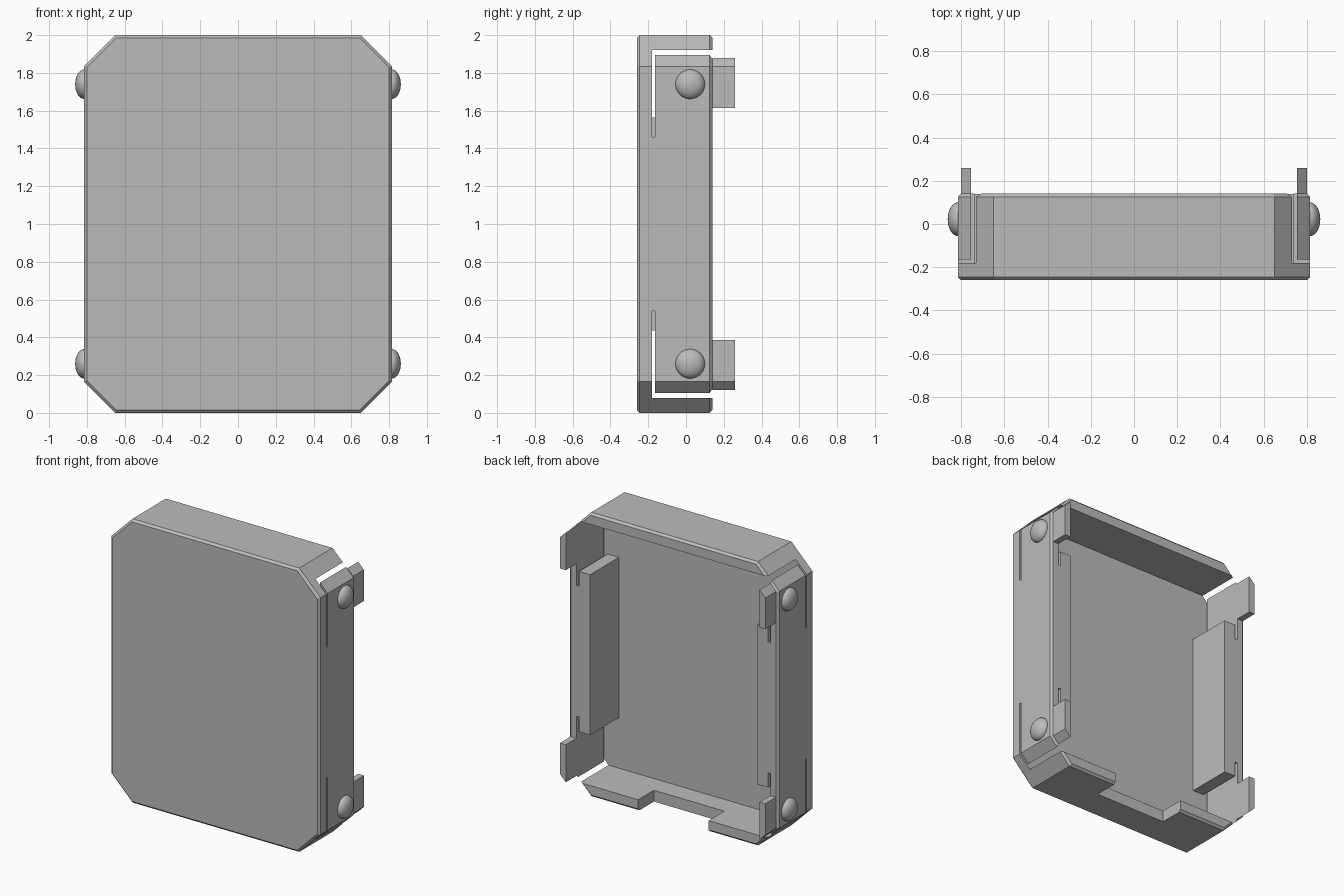
import bpy, bmesh

cube = bpy.data.objects.get("Cube")
if cube:
    bpy.data.objects.remove(cube, do_unlink=True)

grey = bpy.data.materials.new("plain_grey")
grey.use_nodes = True
COLOUR = (0.5, 0.5, 0.5, 1)
grey.diffuse_color = COLOUR
grey.node_tree.nodes["Principled BSDF"].inputs["Base Color"].default_value = COLOUR

W, FRONT, FLOOR, BACK = 0.815, -0.26, -0.18, 0.14
INNER = 0.737      # inside of the side walls
ARM = 0.755        # inside of the flexible clip arms
CORNER = 0.165
EDGE = 0.015


def finish(name, bm):
    bmesh.ops.recalc_face_normals(bm, faces=bm.faces)
    mesh = bpy.data.meshes.new(name)
    bm.to_mesh(mesh)
    bm.free()
    mesh.materials.append(grey)
    obj = bpy.data.objects.new(name, mesh)
    bpy.context.collection.objects.link(obj)
    return obj


def loft(name, rings):
    """Solid from rings of (y, [(x, z), ...])."""
    bm = bmesh.new()
    loops = [[bm.verts.new((x, y, z)) for x, z in pts] for y, pts in rings]
    for a, b in zip(loops, loops[1:]):
        for i in range(len(a)):
            j = (i + 1) % len(a)
            bm.faces.new((a[i], a[j], b[j], b[i]))
    bm.faces.new(loops[0])
    bm.faces.new(loops[-1])
    return finish(name, bm)


def box(name, xs, ys, zs):
    (x0, x1), (z0, z1) = xs, zs
    pts = [(x0, z0), (x1, z0), (x1, z1), (x0, z1)]
    return loft(name, [(y, pts) for y in ys])


def octagon(inset):
    w, h = W - inset, 1 - inset
    c = CORNER - inset * 0.586
    pts = [(w, c - h), (w, h - c), (w - c, h), (c - w, h),
           (-w, h - c), (-w, c - h), (c - w, -h), (w - c, -h)]
    return [(x, z + 1) for x, z in pts]


def cut(target, cutter):
    mod = target.modifiers.new("cut", 'BOOLEAN')
    mod.operation = 'DIFFERENCE'
    mod.solver = 'EXACT'
    mod.object = cutter
    bpy.context.view_layer.update()
    deps = bpy.context.evaluated_depsgraph_get()
    mesh = bpy.data.meshes.new_from_object(target.evaluated_get(deps))
    target.modifiers.clear()
    target.data = mesh
    bpy.data.objects.remove(cutter, do_unlink=True)


# Tray with chamfered corners and rims, hollowed from the back
cover = loft("cover_shell", [
    (FRONT, octagon(EDGE)), (FRONT + EDGE, octagon(0)),
    (BACK - EDGE, octagon(0)), (BACK, octagon(EDGE))])
cut(cover, box("cavity", (-INNER, INNER), (FLOOR, 0.5), (0.08, 1.92)))

# Opening in the bottom wall
cut(cover, box("bottom_notch", (-0.275, 0.275), (-0.035, 0.5), (-0.1, 0.2)))

# Slits that free the four clip arms
for s in (-1, 1):
    for lo, hi in ((-0.1, 0.54), (1.46, 2.1)):
        cut(cover, box("arm_gap", sorted((s * INNER, s * ARM)), (FLOOR, 0.5), (lo, hi)))
        cut(cover, box("arm_slit", sorted((s * INNER, s * 0.9)), (FLOOR, FLOOR + 0.015), (lo, hi)))

for s, side in ((1, "left"), (-1, "right")):
    # Support rail inside each side wall
    box(side + "_rail", sorted((s * 0.65, s * INNER)), (FLOOR, BACK - 0.002), (0.435, 1.565))

    for up, level in ((1, "upper"), (-1, "lower")):
        # Clip tab following the corner chamfer
        tab = [(ARM, 0.615), (W - EDGE, 0.615), (W - EDGE, 0.835), (ARM, 0.88)]
        loft(f"{side}_{level}_tab",
             [(y, [(s * x, 1 + up * z) for x, z in tab]) for y in (BACK, 0.26)])

        # Rounded grip button
        bm = bmesh.new()
        bmesh.ops.create_uvsphere(bm, u_segments=32, v_segments=16, radius=1)
        bmesh.ops.scale(bm, vec=(0.047, 0.078, 0.078), verts=bm.verts)
        bmesh.ops.translate(bm, vec=(s * W, 0.022, 1 + up * 0.74), verts=bm.verts)
        for f in bm.faces:
            f.smooth = True
        finish(f"{side}_{level}_button", bm)
